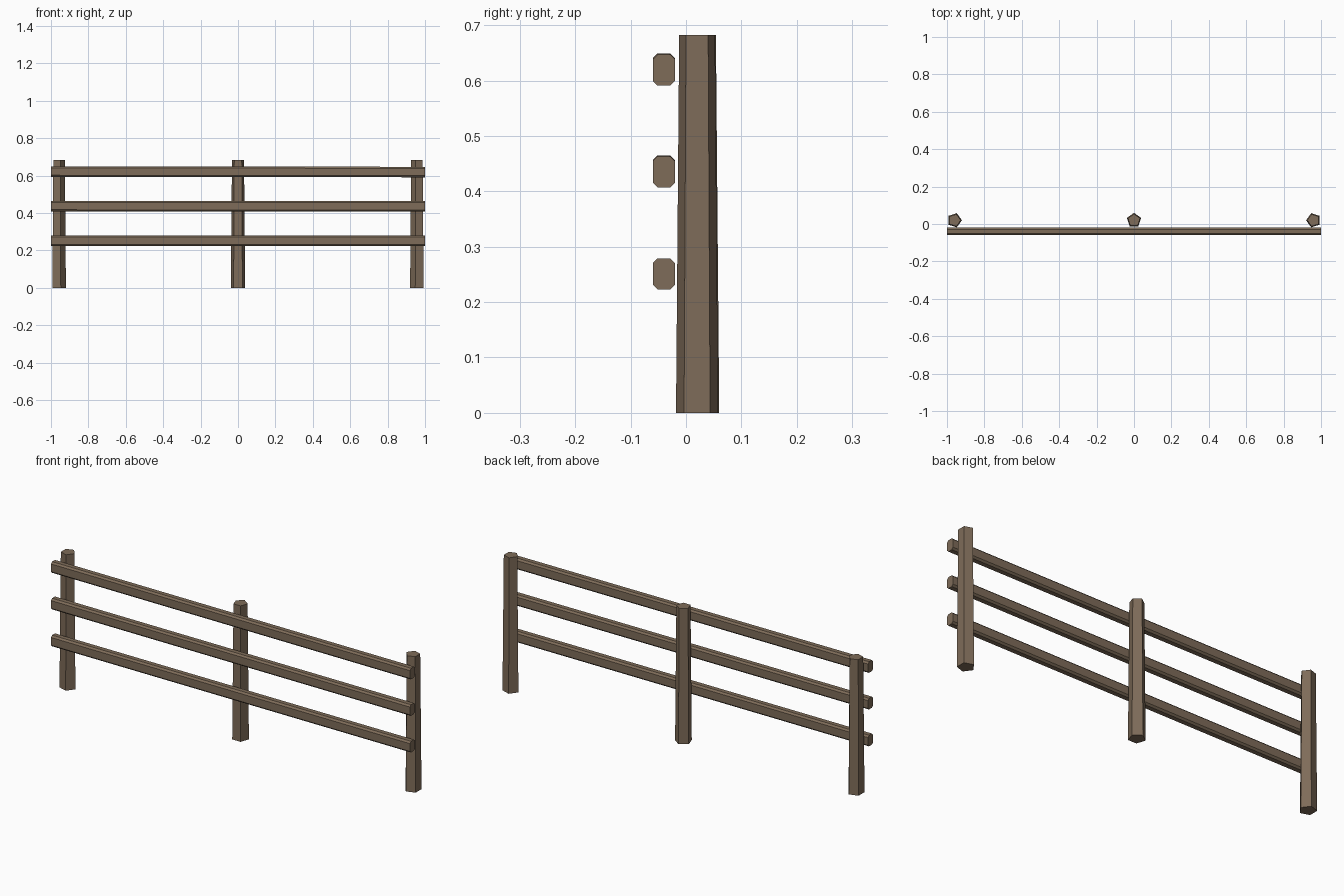
import bpy, bmesh, math

if "Cube" in bpy.data.objects:
    bpy.data.objects.remove(bpy.data.objects["Cube"])

wood = bpy.data.materials.new("weathered_brown_wood")
wood.diffuse_color = (0.21, 0.15, 0.10, 1.0)
wood.use_nodes = True
wood.node_tree.nodes["Principled BSDF"].inputs["Base Color"].default_value = wood.diffuse_color


def finish(name, bm, location, tilt=0.0):
    bmesh.ops.recalc_face_normals(bm, faces=bm.faces)
    mesh = bpy.data.meshes.new(name)
    bm.to_mesh(mesh)
    bm.free()
    mesh.materials.append(wood)
    obj = bpy.data.objects.new(name, mesh)
    obj.location = location
    obj.rotation_euler.y = tilt
    bpy.context.collection.objects.link(obj)


def loft(name, ring_a, ring_b, location, tilt=0.0):
    """Closed solid between two matching rings of points."""
    bm = bmesh.new()
    a = [bm.verts.new(p) for p in ring_a]
    b = [bm.verts.new(p) for p in ring_b]
    bm.faces.new(a)
    bm.faces.new(b)
    n = len(a)
    for i in range(n):
        j = (i + 1) % n
        bm.faces.new((a[i], a[j], b[j], b[i]))
    finish(name, bm, location, tilt)


# Tapered five-sided posts; outer posts point inwards, the middle one backwards
def post(name, x, angle):
    def ring(r, z):
        return [(r * math.cos(angle + i * math.tau / 5),
                 r * math.sin(angle + i * math.tau / 5), z) for i in range(5)]
    loft(name, ring(0.040, 0.0), ring(0.034, 0.682), (x, 0.02, 0.0))


post("left_post", -0.96, 0.0)
post("middle_post", 0.0, math.pi / 2)
post("right_post", 0.96, math.pi)


# Chamfered rails running along the front of the posts
def rail(name, z, tilt):
    w, h, c = 0.020, 0.028, 0.0085
    profile = [(w, h - c), (w - c, h), (c - w, h), (-w, h - c),
               (-w, c - h), (c - w, -h), (w - c, -h), (w, c - h)]
    loft(name, [(-1.0, y, pz) for y, pz in profile],
         [(1.0, y, pz) for y, pz in profile], (0.0, -0.04, z), tilt)


rail("bottom_rail", 0.251, 0.0)
rail("middle_rail", 0.436, 0.0008)
rail("top_rail", 0.620, 0.0012)
